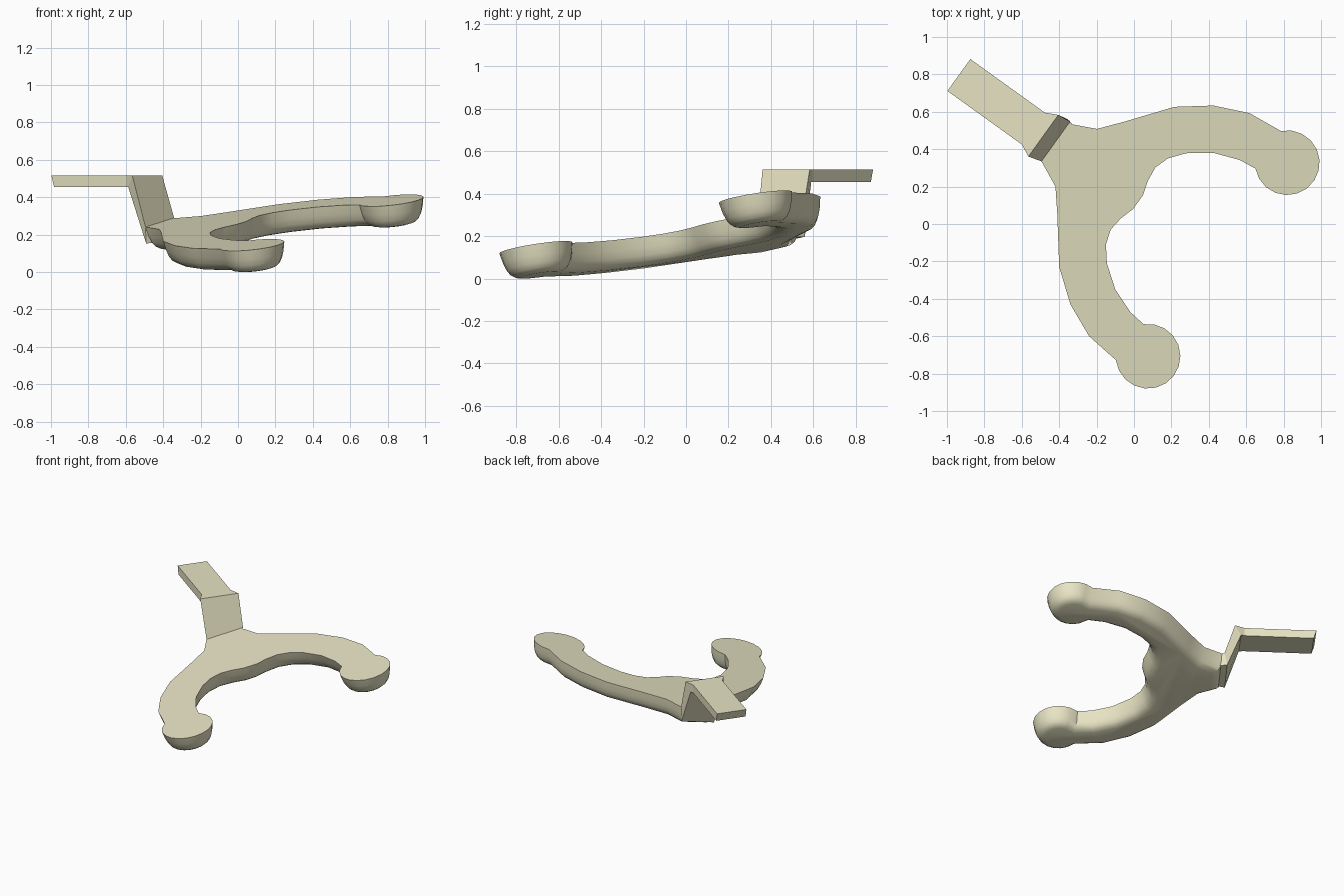
import bpy, bmesh
from math import cos, sin, radians
from mathutils import Vector

if "Cube" in bpy.data.objects:
    bpy.data.objects.remove(bpy.data.objects["Cube"])

U = Vector((0.812, -0.584))      # symmetry axis of the bracket, in plan
V = Vector((0.584, 0.812))       # across the axis
MID, TILT, BASE = 0.107, 0.187, 0.244

mat = bpy.data.materials.new("khaki")
mat.diffuse_color = (0.8, 0.77, 0.55, 1)
mat.use_nodes = True
mat.node_tree.nodes["Principled BSDF"].inputs["Base Color"].default_value = mat.diffuse_color


def tilted(p, d):
    """Plan point on the tilted top plane, pushed down by depth d."""
    q = p + V * TILT * d
    return Vector((q.x, q.y, BASE + TILT * p.dot(V) - d))


def level(u, v, z):
    p = U * u + V * v
    return Vector((p.x, p.y, z))


def loft(name, rings, smooth):
    """Bridge rings of equal length and cap both ends."""
    bm = bmesh.new()
    loops = [[bm.verts.new(c) for c in r] for r in rings]
    n = len(loops[0])
    for a, b in zip(loops, loops[1:]):
        for i in range(n):
            bm.faces.new((a[i], a[(i + 1) % n], b[(i + 1) % n], b[i]))
    caps = [bm.faces.new(loops[0]), bm.faces.new(loops[-1])]
    bm.normal_update()
    bmesh.ops.recalc_face_normals(bm, faces=bm.faces)
    bm.normal_update()
    bmesh.ops.triangulate(bm, faces=caps, ngon_method='EAR_CLIP')
    me = bpy.data.meshes.new(name)
    bm.to_mesh(me)
    bm.free()
    ob = bpy.data.objects.new(name, me)
    bpy.context.collection.objects.link(ob)
    me.materials.append(mat)
    if smooth:
        bpy.ops.object.select_all(action='DESELECT')
        ob.select_set(True)
        bpy.context.view_layer.objects.active = ob
        bpy.ops.object.shade_smooth_by_angle(angle=radians(35))
    return ob


def inset(pts, w):
    """Move a counter-clockwise outline inward by w with mitred corners."""
    out = []
    for i, p in enumerate(pts):
        e1 = (p - pts[i - 1]).normalized()
        e2 = (pts[(i + 1) % len(pts)] - p).normalized()
        n1, n2 = Vector((-e1.y, e1.x)), Vector((-e2.y, e2.x))
        out.append(p + (n1 + n2) * (w / (1 + n1.dot(n2))))
    return out


# Forked arm: half outline (outer edge, round pad, inner edge), then mirrored
outer = [(-.495, .335), (-.42, .20), (-.41, .05), (-.4, -.23),
         (-.34, -.43), (-.24, -.60)]
pad = [(.075 + .173 * cos(radians(a)), -.707 + .173 * sin(radians(a)))
       for a in [187 + 271 * i / 14 for i in range(15)]]
inner = [(-.02, -.47), (-.1, -.35), (-.145, -.21), (-.15, -.11),
         (-.125, -.03), (-.07, .03), (-.005, .08)]
half = [Vector(p) for p in outer + pad + inner]
mirrored = [p + V * 2 * (MID - p.dot(V)) for p in reversed(half)]
outline = half + mirrored

# Cross-section of the arm wall: depth below the top, inward offset
wall = [(0, 0), (.05, .01), (.085, .022), (.108, .036), (.122, .055), (.128, .08)]
loft("forked_arm", [[tilted(p, d) for p in inset(outline, w)] for d, w in wall], True)


# Mounting tab: flat strip, flare, steep ramp, root inside the arm
def flat_ring(ut, ub, hw, hb):
    return [level(ut, .1 - hw, .515), level(ut, .1 + hw, .515),
            level(ub, .1 + hb, .455), level(ub, .1 - hb, .455)]


def root_ring(ut, dt, ub, db, hw, hb):
    return [tilted(U * ut + V * (.114 - hw), dt), tilted(U * ut + V * (.114 + hw), dt),
            tilted(U * ub + V * (.114 + hb), db), tilted(U * ub + V * (.114 - hb), db)]


loft("mounting_tab", [
    flat_ring(-1.225, -1.207, .105, .105),
    flat_ring(-.735, -.735, .105, .105),
    flat_ring(-.669, -.712, .137, .115),
    root_ring(-.597, 0, -.615, .09, .131, .117),
    root_ring(-.55, .01, -.55, .09, .115, .1),
], False)
